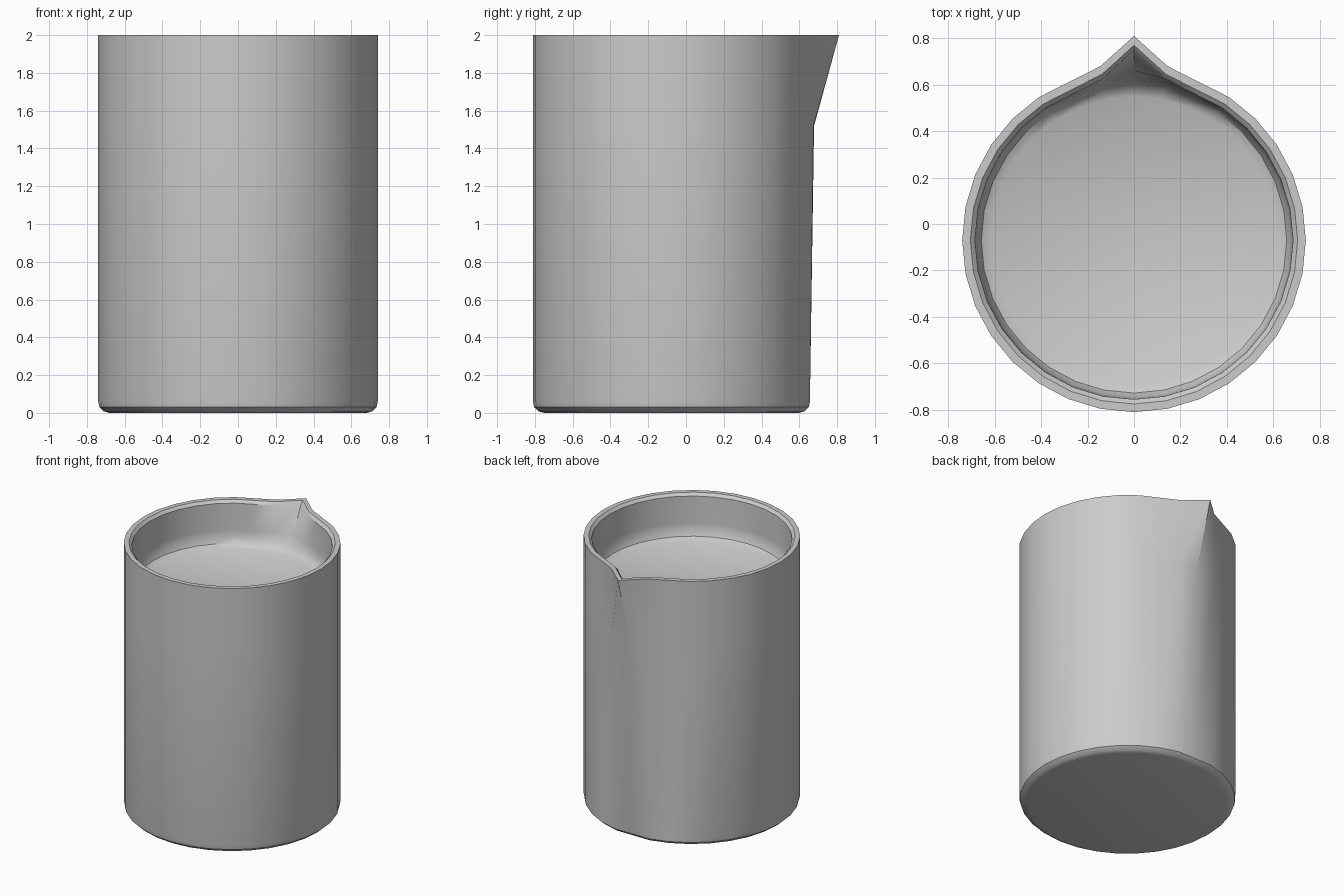
import bpy, bmesh, math

if "Cube" in bpy.data.objects:
    bpy.data.objects.remove(bpy.data.objects["Cube"])

N = 32          # sides of the beaker
CY = -0.07      # centre of the round body in y

def ring(bm, z, r, side=None, tip=None):
    """Round ring; the two vertices beside the back one and the back one can be moved."""
    verts = []
    for i in range(N):
        a = 2 * math.pi * i / N
        x, y = r * math.cos(a), CY + r * math.sin(a)
        if side is not None and i in (7, 9):
            y = side
        if side is not None and i in (6, 10):
            # keep the flank of the spout straight
            b = 2 * math.pi * 5 / N
            x5, y5 = r * math.cos(b), CY + r * math.sin(b)
            x7 = r * math.cos(2 * math.pi * 7 / N)
            y = y5 + (side - y5) * (x5 - abs(x)) / (x5 - x7)
        if tip is not None and i == 8:
            y = tip
        verts.append(bm.verts.new((x, y, z)))
    return verts

# z, radius, spout side y, spout tip y: from the base, up the outside, down the inside
profile = [
    (0.0, 0.68, None, 0.597),
    (0.008, 0.71, None, 0.626),
    (0.03, 0.734, None, 0.65),
    (0.06, 0.74, 0.656, 0.656),
    (1.52, 0.74, 0.675, 0.678),
    (2.0, 0.74, 0.68, 0.81),
    (2.0, 0.705, 0.645, 0.77),
    (1.98, 0.685, 0.625, 0.75),
    (1.78, 0.68, 0.61, 0.66),
    (1.73, 0.678, 0.60, 0.62),
    (1.69, 0.658, 0.575, 0.588),
    (1.67, 0.62, None, None),
]

# beaker body with pouring spout
bm = bmesh.new()
rings = [ring(bm, *p) for p in profile]
for lo, hi in zip(rings, rings[1:]):
    for i in range(N):
        j = (i + 1) % N
        bm.faces.new((lo[i], lo[j], hi[j], hi[i]))
bm.faces.new(rings[0][::-1])
bm.faces.new(rings[-1])
bmesh.ops.recalc_face_normals(bm, faces=bm.faces)
me = bpy.data.meshes.new("beaker")
bm.to_mesh(me)
bm.free()
beaker = bpy.data.objects.new("beaker", me)
bpy.context.collection.objects.link(beaker)
bpy.context.view_layer.objects.active = beaker
beaker.select_set(True)
bpy.ops.object.shade_smooth_by_angle(angle=math.radians(35))
